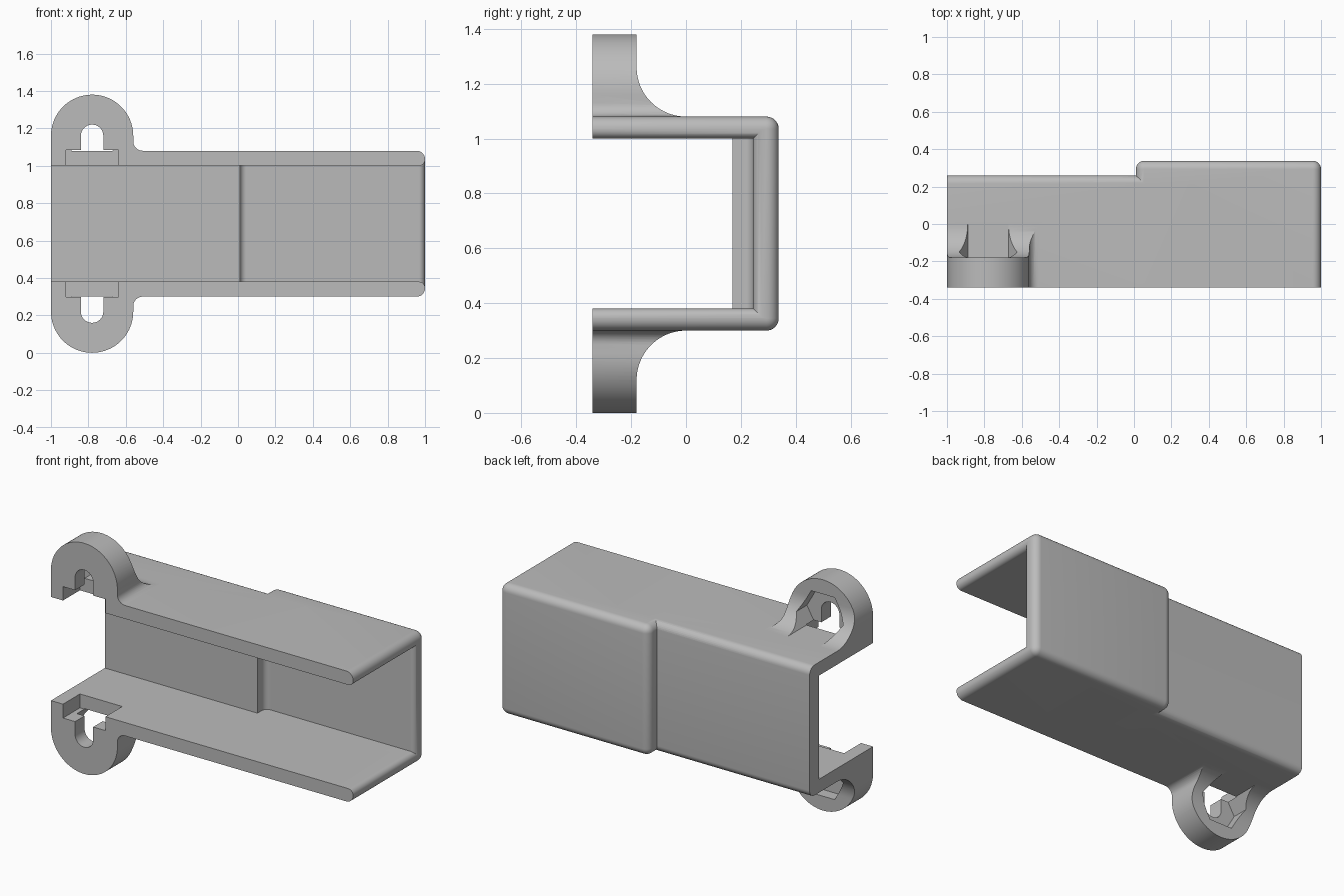
import bpy
import bmesh
from math import sin, cos, pi, radians

cube = bpy.data.objects.get("Cube")
if cube:
    bpy.data.objects.remove(cube, do_unlink=True)

MID = 0.69            # height of the mirror plane between the two walls
EAR_X, EAR_Z = -0.78, 1.16
FRONT = -0.34

grey = bpy.data.materials.new("light grey")
grey.use_nodes = True
grey.diffuse_color = (0.5, 0.5, 0.5, 1)
grey.node_tree.nodes["Principled BSDF"].inputs["Base Color"].default_value = (0.5, 0.5, 0.5, 1)


def finish(name, bm):
    bmesh.ops.recalc_face_normals(bm, faces=bm.faces)
    mesh = bpy.data.meshes.new(name)
    bm.to_mesh(mesh)
    bm.free()
    mesh.materials.append(grey)
    obj = bpy.data.objects.new(name, mesh)
    bpy.context.collection.objects.link(obj)
    return obj


def loft(name, rings):
    """Closed solid through rings that share a point count."""
    bm = bmesh.new()
    rows = [[bm.verts.new(p) for p in ring] for ring in rings]
    n = len(rows[0])
    for a, b in zip(rows, rows[1:]):
        for i in range(n):
            j = (i + 1) % n
            bm.faces.new((a[i], a[j], b[j], b[i]))
    bm.faces.new(rows[0])
    bm.faces.new(rows[-1][::-1])
    return finish(name, bm)


def prism_y(name, profile, y0, y1, side):
    """Extrude an (x, z) profile along y; side -1 mirrors it to the bottom."""
    return loft(name, [[(x, y, MID + side * (z - MID)) for x, z in profile] for y in (y0, y1)])


def prism_x(name, profile, x0, x1, side):
    """Extrude a (y, z) profile along x."""
    return loft(name, [[(x, y, MID + side * (z - MID)) for y, z in profile] for x in (x0, x1)])


def arc(cx, cy, r, start, end, n):
    steps = [radians(start + (end - start) * i / n) for i in range(n + 1)]
    return [(cx + r * cos(t), cy + r * sin(t)) for t in steps]


def rect(a0, a1, b0, b1):
    return [(a0, b0), (a1, b0), (a1, b1), (a0, b1)]


def combine(target, tool, operation):
    mod = target.modifiers.new("join", "BOOLEAN")
    mod.operation, mod.solver, mod.object = operation, "EXACT", tool
    bpy.context.view_layer.objects.active = target
    bpy.ops.object.modifier_apply(modifier=mod.name)
    bpy.data.objects.remove(tool, do_unlink=True)


def rounded_box(name, x0, x1, back, radius, rule):
    """Block with the edges chosen by rule rounded off."""
    bm = bmesh.new()
    bmesh.ops.create_cube(bm, size=1)
    for v in bm.verts:
        v.co.x = x1 if v.co.x > 0 else x0
        v.co.y = back if v.co.y > 0 else FRONT
        v.co.z = MID + (0.39 if v.co.z > 0 else -0.39)
    edges = [e for e in bm.edges if rule(*(v.co for v in e.verts))]
    bmesh.ops.bevel(bm, geom=edges, offset=radius, segments=8, profile=0.5, affect="EDGES")
    return finish(name, bm)


# Outer body: a deeper block with all rear edges rounded, and a shallower one
body = rounded_box("channel_housing", 0.01, 1.0, 0.338, 0.045,
                   lambda a, b: max(a.y, b.y) > 0)
shallow = rounded_box("shallow_block", -1.0, 0.3, 0.26, 0.045,
                      lambda a, b: min(a.y, b.y) > 0 and abs(a.x - b.x) > 0.1)
combine(body, shallow, "UNION")

# Hollow channel: step with a rounded inner corner, then a flared rounded mouth
stations = [(-1.2, 0.17, 0), (0.0099, 0.17, 0)]
for i in range(9):
    t = i / 8 * pi / 2
    stations.append((0.01 + 0.035 * (1 - cos(t)), 0.21 + 0.035 * sin(t), 0))
for i in range(9):
    t = i / 8 * pi / 2
    o = 0.033 * (1 - cos(t))
    stations.append((0.967 + 0.033 * sin(t), 0.245 + o, o))
stations.append((1.2, 0.278, 0.033))
hollow = loft("hollow", [[(x, y, z) for y, z in rect(-0.8, back, 0.38 - o, 1.0 + o)]
                         for x, back, o in stations])
combine(body, hollow, "DIFFERENCE")

# Mounting ears, top and bottom
for side in (1, -1):
    outline = ([(-1.0, 1.04)] + arc(EAR_X, EAR_Z, 0.22, 180, 0, 40)
               + arc(-0.51, 1.13, 0.05, 180, 270, 8) + [(-0.51, 1.04)])
    ear = prism_y("ear", outline, FRONT, 0.0, side)
    # sweeping fillet behind the ear
    sweep = arc(0.0, 1.26, 0.18, 180, 270, 20) + [(0.2, 1.08), (0.2, 1.6), (-0.18, 1.6)]
    combine(ear, prism_x("sweep", sweep, -1.2, -0.3, side), "DIFFERENCE")
    # hexagonal pocket from the rear
    hexagon = arc(EAR_X, EAR_Z, 0.155, 0, 300, 5)
    combine(ear, prism_y("pocket", hexagon, -0.25, 0.3, side), "DIFFERENCE")
    # round-topped bolt slot through the front
    slot = [(EAR_X - 0.06, 1.0)] + arc(EAR_X, EAR_Z, 0.06, 180, 0, 16) + [(EAR_X + 0.06, 1.0)]
    combine(ear, prism_y("slot", slot, -0.5, 0.3, side), "DIFFERENCE")
    combine(body, ear, "UNION")
    # square notch through the wall
    notch = rect(EAR_X - 0.14, EAR_X + 0.14, 0.9, 1.083)
    combine(body, prism_y("notch", notch, -0.5, -0.18, side), "DIFFERENCE")

bpy.ops.object.select_all(action="DESELECT")
body.select_set(True)
bpy.context.view_layer.objects.active = body
bpy.ops.object.shade_smooth_by_angle(angle=radians(30))
